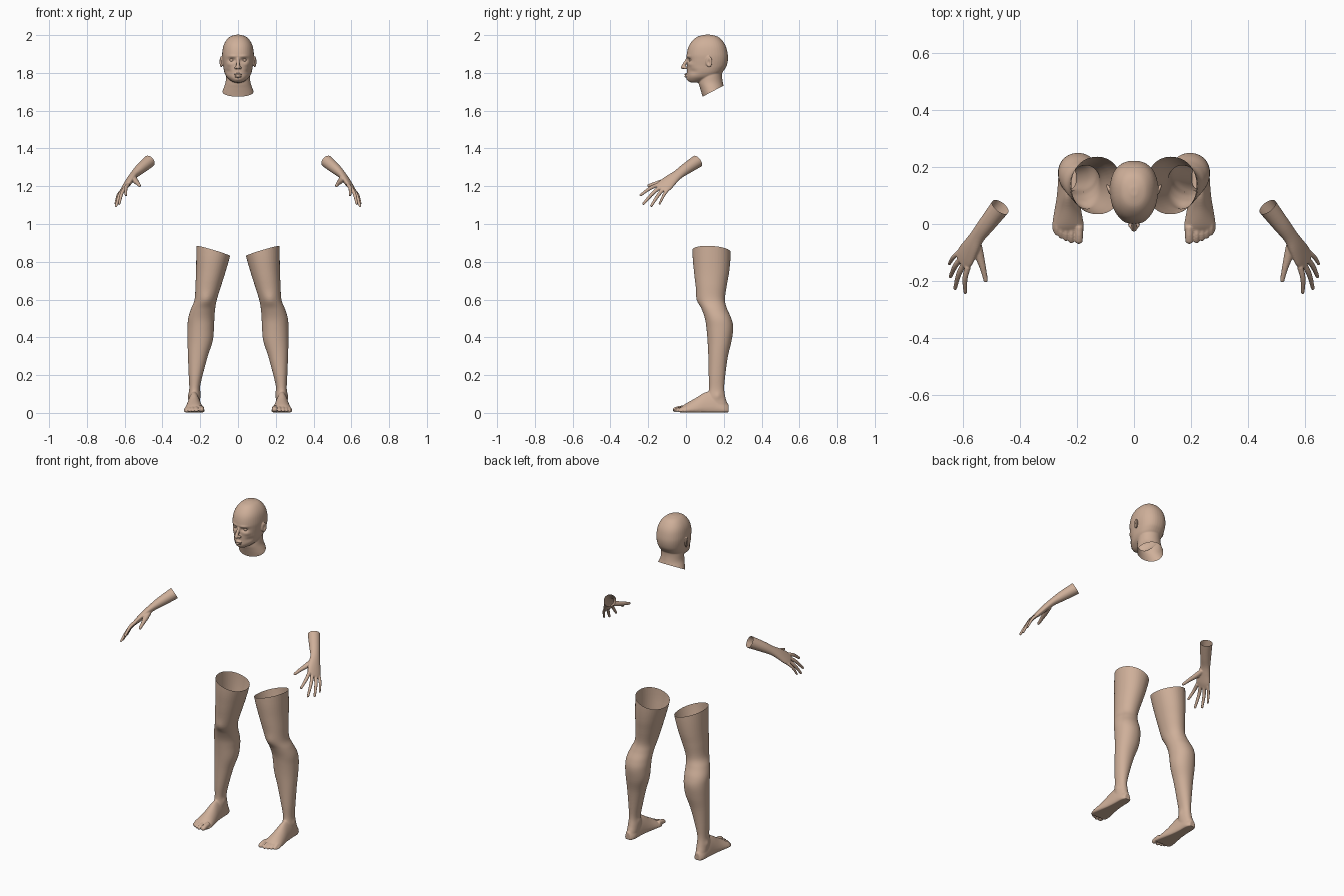
import bpy, bmesh, math
from mathutils import Vector, Matrix

skin = bpy.data.materials.new("skin")
skin.diffuse_color = (0.62, 0.43, 0.32, 1)


def dense(rows, steps=5):
    """Catmull-Rom interpolation of rows of numbers."""
    out = []
    for i in range(len(rows) - 1):
        p = [rows[max(i - 1, 0)], rows[i], rows[i + 1], rows[min(i + 2, len(rows) - 1)]]
        for s in range(steps):
            t = s / steps
            out.append([0.5 * (2 * b + (c - a) * t + (2 * a - 5 * b + 4 * c - d) * t * t
                               + (3 * b - a - 3 * c + d) * t ** 3) for a, b, c, d in zip(*p)])
    return out + [list(rows[-1])]


def loft(bm, rings):
    vs = [[bm.verts.new(p) for p in r] for r in rings]
    n = len(vs[0])
    for a, b in zip(vs, vs[1:]):
        for i in range(n):
            bm.faces.new((a[i], a[(i + 1) % n], b[(i + 1) % n], b[i]))
    bm.faces.new(vs[0])
    bm.faces.new(vs[-1])


def oval(fn, n=40, power=2.0):
    """Ring of points from fn(u, v) on a superellipse."""
    ring = []
    for i in range(n):
        a = 2 * math.pi * i / n
        c, s = math.cos(a), math.sin(a)
        ring.append(fn(math.copysign(abs(c) ** (2 / power), c), math.copysign(abs(s) ** (2 / power), s)))
    return ring


def stack(bm, rows, power=2.0, taper=0.0):
    """Horizontal sections: z, x0, x1, y0, y1."""
    loft(bm, [oval(lambda u, v: ((x0 + x1) / 2 + (x1 - x0) / 2 * u * (1 + taper * v),
                                 (y0 + y1) / 2 + (y1 - y0) / 2 * v, z), power=power)
              for z, x0, x1, y0, y1 in dense(rows)])


def tube(bm, rows, side):
    """Limb along a path: x, y, z, half width along side, half thickness; rounded tip."""
    rows = dense(rows)
    last = Vector(rows[-1][:3])
    end = (last - Vector(rows[-2][:3])).normalized()
    w, t = rows[-1][3:]
    base = len(rows) - 1
    for k in (0.4, 0.7, 0.9, 1.0):
        f = max(math.sqrt(1 - k * k), 0.1)
        rows.append([*(last + end * (t * k)), w * f, t * f])
    pts = [Vector(r[:3]) for r in rows]
    rings = []
    for i, p in enumerate(pts):
        d = end if i >= base else (pts[i + 1] - pts[max(i - 1, 0)]).normalized()
        s = (side - d * side.dot(d)).normalized()
        n = s.cross(d)
        a, b = rows[i][3:]
        rings.append(oval(lambda u, v: p + s * (a * u) + n * (b * v), 20))
    loft(bm, rings)


def blob(bm, loc, size, rot=0.0):
    m = Matrix.Translation(loc) @ Matrix.Rotation(rot, 4, 'Z') @ Matrix.Diagonal((*size, 1))
    bmesh.ops.create_uvsphere(bm, u_segments=24, v_segments=16, radius=1, matrix=m)


def finish(bm, name, voxel, smooth, cuts=(), dents=(), mirror=False):
    """Fuse the parts, relax, sculpt soft dents, open the end, shade smooth."""
    bmesh.ops.recalc_face_normals(bm, faces=bm.faces)
    obj = bpy.data.objects.new(name, bpy.data.meshes.new(name))
    bpy.context.collection.objects.link(obj)
    bm.to_mesh(obj.data)
    bm.free()
    if voxel:
        mod = obj.modifiers.new("fuse", 'REMESH')
        mod.mode, mod.voxel_size = 'VOXEL', voxel
        me = bpy.data.meshes.new_from_object(obj.evaluated_get(bpy.context.evaluated_depsgraph_get()))
        obj.modifiers.clear()
        obj.data = me
    bm = bmesh.new()
    bm.from_mesh(obj.data)
    for _ in range(smooth):
        bmesh.ops.smooth_vert(bm, verts=bm.verts, factor=0.5, use_axis_x=True, use_axis_y=True, use_axis_z=True)
    for c, r, off in dents:
        for v in bm.verts:
            q = sum(((v.co[i] - c[i]) / r[i]) ** 2 for i in range(3))
            if q < 6:
                v.co += Vector(off) * math.exp(-q)
    for co, no in cuts:
        bmesh.ops.bisect_plane(bm, geom=bm.verts[:] + bm.edges[:] + bm.faces[:],
                               plane_co=co, plane_no=no, clear_outer=True)
    for f in bm.faces:
        f.smooth = True
    bm.to_mesh(obj.data)
    bm.free()
    obj.data.materials.clear()
    obj.data.materials.append(skin)
    if mirror:
        obj.modifiers.new("mirror", 'MIRROR')
    return obj


# Head: skull and jaw, neck, nose, lips, ears
bm = bmesh.new()
skull = [(2.002, .012, .10, .13), (1.992, .042, .062, .168), (1.97, .064, .034, .193), (1.94, .078, .014, .211),
         (1.90, .084, .004, .221), (1.87, .083, .005, .222), (1.84, .079, .006, .216), (1.82, .076, .006, .205),
         (1.80, .071, .006, .190), (1.78, .061, .005, .165), (1.766, .047, .008, .13), (1.754, .03, .016, .09),
         (1.748, .012, .03, .06)]
stack(bm, [(z, -w, w, f, b) for z, w, f, b in skull], 2.25, 0.05)
neck = [(1.84, .058, .08, .198), (1.79, .063, .07, .191), (1.75, .066, .066, .195), (1.72, .076, .074, .203),
        (1.69, .086, .083, .213), (1.64, .094, .097, .225)]
stack(bm, [(z, -w, w, f, b) for z, w, f, b in neck])
tube(bm, [(0, .014, 1.885, .009, .008), (0, -.003, 1.855, .009, .009), (0, -.017, 1.829, .011, .010)], Vector((1, 0, 0)))
blob(bm, (0, .000, 1.7925), (.023, .009, .0055))
blob(bm, (0, .001, 1.7815), (.020, .009, .006))
for s in (-1, 1):
    blob(bm, (s * .012, -.004, 1.827), (.008, .011, .008))
    blob(bm, (s * .089, .122, 1.859), (.007, .019, .030), s * -0.35)
dents = [((0, -.008, 1.787), (.022, .02, .0025), (0, .003, 0)),
         ((0, .004, 1.765), (.018, .02, .010), (0, -.005, 0))]
for s in (-1, 1):
    dents += [((s * .033, .008, 1.868), (.019, .03, .010), (0, .011, 0)),
              ((s * .032, .006, 1.888), (.024, .03, .007), (0, -.004, 0)),
              ((s * .045, .02, 1.845), (.018, .03, .012), (s * .002, -.003, 0)),
              ((s * .052, .04, 1.808), (.02, .03, .014), (-s * .003, .003, 0)),
              ((s * .097, .12, 1.857), (.010, .008, .014), (-s * .007, 0, 0))]
finish(bm, "head", 0.003, 3, [((0, .09, 1.675), (0, .53, -1))], dents)

# Eyeballs
bm = bmesh.new()
blob(bm, (.032, .029, 1.868), (.0125,) * 3)
finish(bm, "eyes", 0, 0, mirror=True)

# Legs: shin and thigh sections, foot with flat sole, toes
bm = bmesh.new()
stack(bm, [(.95, .012, .220, .033, .238), (.83, .042, .221, .035, .236), (.75, .065, .222, .042, .229),
           (.68, .087, .225, .050, .217), (.60, .112, .230, .062, .206), (.55, .121, .249, .083, .218),
           (.50, .125, .264, .100, .240), (.45, .127, .267, .108, .250), (.38, .134, .267, .114, .241),
           (.30, .160, .265, .118, .222), (.20, .187, .261, .120, .208), (.13, .202, .258, .122, .202),
           (.08, .200, .262, .115, .209), (.035, .203, .262, .13, .222), (.004, .210, .256, .14, .215)], 2.1)
foot = [(.225, .215, .252, .045), (.20, .203, .263, .07), (.15, .201, .266, .112), (.10, .196, .270, .108),
        (.05, .187, .278, .078), (.0, .178, .286, .050), (-.022, .178, .285, .034), (-.034, .184, .278, .022)]
loft(bm, [oval(lambda u, v: ((a + b) / 2 + (b - a) / 2 * u * (1 - .25 * v), y,
                             h * .35 + (h * .65 * v if v > 0 else (h * .35 - .003) * max(v * 1.5, -1))))
          for y, a, b, h in dense(foot)])
for x, y, r in ((.194, -.058, .0145), (.220, -.060, .0095), (.239, -.053, .009), (.256, -.045, .0085), (.271, -.034, .0085)):
    tube(bm, [(x, y + .05, .026, r, r), (x, y + .02, .022, r, r), (x, y, r + .003, r, r * .85)], Vector((1, 0, 0)))
finish(bm, "legs", 0.0035, 3, [((.13, .13, .857), (-.30, .06, 1))],
       [((.20, .158, .105), (.02, .016, .018), (-.004, 0, 0)),
        ((.262, .168, .09), (.02, .016, .018), (.004, 0, 0)),
        ((.168, .06, .60), (.03, .04, .035), (0, -.006, 0))], True)

# Hands: forearm and palm, four fingers, thumb
bm = bmesh.new()
S = Vector((-.427, -.816, .389))
tube(bm, [(.433, .11, 1.365, .037, .036), (.470, .06, 1.332, .035, .034), (.518, -.002, 1.291, .031, .028),
          (.549, -.042, 1.262, .029, .021), (.570, -.077, 1.235, .036, .019), (.590, -.110, 1.206, .043, .016),
          (.602, -.130, 1.190, .040, .012)], S)
N = Vector((.75, -.09, .65))
tips = [(.593, -.240, 1.153), (.629, -.226, 1.107), (.645, -.184, 1.096), (.649, -.140, 1.107)]
for i, tip in enumerate(tips):
    k = Vector((.598, -.124, 1.194)) + S * (.033 - .022 * i)
    r = .0095 if i < 3 else .008
    mid = k.lerp(Vector(tip), .45) + N * .008
    tube(bm, [(*k, r * 1.15, r * 1.15), (*mid, r, r), (*tip, r * .75, r * .7)], S)
tube(bm, [(.552, -.070, 1.243, .014, .016), (.543, -.112, 1.228, .014, .016), (.531, -.155, 1.216, .011, .011),
          (.521, -.198, 1.203, .008, .008)], Vector((0, 0, 1)))
finish(bm, "hands", 0.003, 3, [((.470, .06, 1.332), (-.52, .70, .49))], mirror=True)
